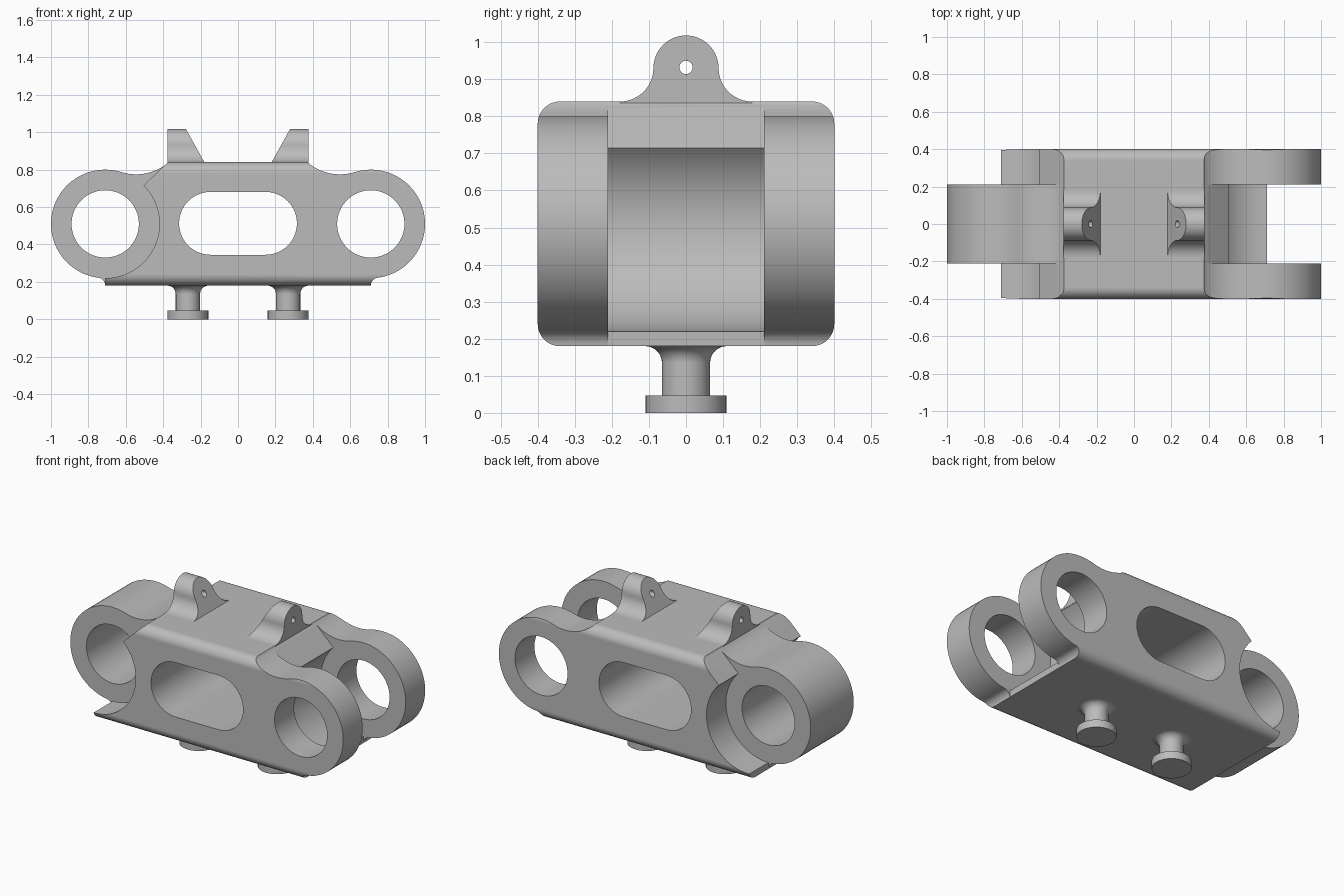
import bpy, bmesh
from math import cos, sin, radians, pi
from mathutils import Vector

if "Cube" in bpy.data.objects:
    bpy.data.objects.remove(bpy.data.objects["Cube"], do_unlink=True)

steel = bpy.data.materials.new("grey_steel")
steel.use_nodes = True
steel.diffuse_color = (0.5, 0.5, 0.5, 1)
steel.node_tree.nodes["Principled BSDF"].inputs["Base Color"].default_value = (0.5, 0.5, 0.5, 1)


def arc(cu, cv, r, start, end, n=16):
    angles = [radians(start + (end - start) * i / n) for i in range(n + 1)]
    return [(cu + r * cos(a), cv + r * sin(a)) for a in angles]


def to_object(name, bm):
    bmesh.ops.remove_doubles(bm, verts=bm.verts, dist=0.0008)
    bmesh.ops.recalc_face_normals(bm, faces=bm.faces)
    mesh = bpy.data.meshes.new(name)
    bm.to_mesh(mesh)
    bm.free()
    obj = bpy.data.objects.new(name, mesh)
    bpy.context.collection.objects.link(obj)
    return obj


def prism(name, outline, axis, low, high, cut=None):
    """Extrude an outline along x or y, optionally sliced by a plane."""
    bm = bmesh.new()
    place = (lambda u, v: (low, u, v)) if axis == "x" else (lambda u, v: (u, low, v))
    face = bm.faces.new([bm.verts.new(place(u, v)) for u, v in outline])
    ext = bmesh.ops.extrude_face_region(bm, geom=[face])
    depth = high - low
    shift = Vector((depth, 0, 0)) if axis == "x" else Vector((0, depth, 0))
    bmesh.ops.translate(bm, vec=shift, verts=[g for g in ext["geom"] if isinstance(g, bmesh.types.BMVert)])
    if cut:
        geom = bm.verts[:] + bm.edges[:] + bm.faces[:]
        res = bmesh.ops.bisect_plane(bm, geom=geom, plane_co=cut[0], plane_no=cut[1], clear_outer=True)
        edges = [g for g in res["geom_cut"] if isinstance(g, bmesh.types.BMEdge)]
        bmesh.ops.contextual_create(bm, geom=edges)
    return to_object(name, bm)


def boolean(obj, tool, operation="DIFFERENCE"):
    mod = obj.modifiers.new("cut", "BOOLEAN")
    mod.operation, mod.solver, mod.object = operation, "EXACT", tool
    bpy.context.view_layer.objects.active = obj
    bpy.ops.object.modifier_apply(modifier=mod.name)
    bpy.data.objects.remove(tool, do_unlink=True)


def finish(obj):
    obj.data.materials.clear()
    obj.data.materials.append(steel)
    bpy.ops.object.select_all(action="DESELECT")
    obj.select_set(True)
    bpy.context.view_layer.objects.active = obj
    bpy.ops.object.shade_smooth_by_angle(angle=radians(30))
    mod = obj.modifiers.new("flat_faces", "WEIGHTED_NORMAL")
    mod.keep_sharp = True


# Main dimensions
PIN_X, PIN_Z, LUG_R, BORE_R = 0.71, 0.51, 0.29, 0.18
HALF_W, BAND, BOTTOM, TOP, ROUND = 0.4, 0.21, 0.18, 0.84, 0.06

# Link body: rounded bar trimmed by the side outline
section = []
for u, v, start in ((1, 0, 270), (1, 1, 0), (-1, 1, 90), (-1, 0, 180)):
    cz = TOP - ROUND if v else BOTTOM + ROUND
    section += arc(u * (HALF_W - ROUND), cz, ROUND, start, start + 90, 10)
body = prism("link_body", section, "x", -1.1, 1.1)

right_end = [(PIN_X, 0.1)]
right_end += arc(PIN_X + 0.043, BOTTOM, 0.043, 180, 97.4, 8)
right_end += arc(PIN_X, PIN_Z, LUG_R, -82.6, 107.3, 48)
right_end += arc(0.545, 1.041, 0.266, -72.7, -128, 14)
right_end += [(0.375, TOP), (0.325, 0.89)]
left_end = [(-u, v) for u, v in reversed(right_end)]
boolean(body, prism("side_outline", right_end + left_end, "y", -0.5, 0.5), "INTERSECT")

# Pockets that clear the neighbouring lugs: outer bands on one end, middle on the other
pocket = [(0.325, 0.888)] + arc(PIN_X, PIN_Z, LUG_R, 135, 270, 36)
pocket += [(PIN_X, 0.1), (1.2, 0.1), (1.2, 1.1), (0.325, 1.1)]
for side, low, high in ((1, -BAND, BAND), (-1, BAND, 0.6), (-1, -0.6, -BAND)):
    outline = [(side * u, v) for u, v in pocket]
    boolean(body, prism("pocket_cutter", outline, "y", low, high))

# Pin bores and the central slot
for side in (-1, 1):
    boolean(body, prism("bore_cutter", arc(side * PIN_X, PIN_Z, BORE_R, 0, 360, 64)[:-1], "y", -0.6, 0.6))
slot = arc(0.147, 0.513, 0.168, -90, 90, 28) + arc(-0.147, 0.513, 0.168, 90, 270, 28)
boolean(body, prism("slot_cutter", slot, "y", -0.6, 0.6))
finish(body)

# Top ears with flared feet, sloped inner face and small hole
ear = [(0.178, 0.82)] + arc(0.178, 0.93, 0.09, 270, 180, 14)
ear += arc(0, 0.93, 0.088, 0, 180, 32) + arc(-0.178, 0.93, 0.09, 0, -90, 14) + [(-0.178, 0.82)]
for side, label in ((1, "left"), (-1, "right")):
    slope = (Vector((side * 0.28, 0, 1.02)), Vector((-side * 0.18, 0, 0.1)))
    low, high = sorted((side * 0.12, side * 0.378))
    obj = prism(label + "_ear", ear, "x", low, high, slope)
    boolean(obj, prism("hole_cutter", arc(0, 0.932, 0.018, 0, 360, 24)[:-1], "x", -0.6, 0.6))
    finish(obj)

# Bottom studs: turned profile with a flanged foot and filleted neck
stud = [(0, 0), (0.109, 0), (0.109, 0.047), (0.065, 0.047)]
stud += arc(0.11, 0.135, 0.045, 180, 90, 10) + [(0.11, 0.2), (0, 0.2)]
for side, label in ((1, "left"), (-1, "right")):
    bm = bmesh.new()
    verts = [bm.verts.new((side * 0.268 + r, 0, z)) for r, z in stud]
    edges = [bm.edges.new(pair) for pair in zip(verts, verts[1:])]
    bmesh.ops.spin(bm, geom=verts + edges, cent=(side * 0.268, 0, 0), axis=(0, 0, 1),
                   angle=2 * pi, steps=48, use_duplicate=False)
    finish(to_object(label + "_stud", bm))
